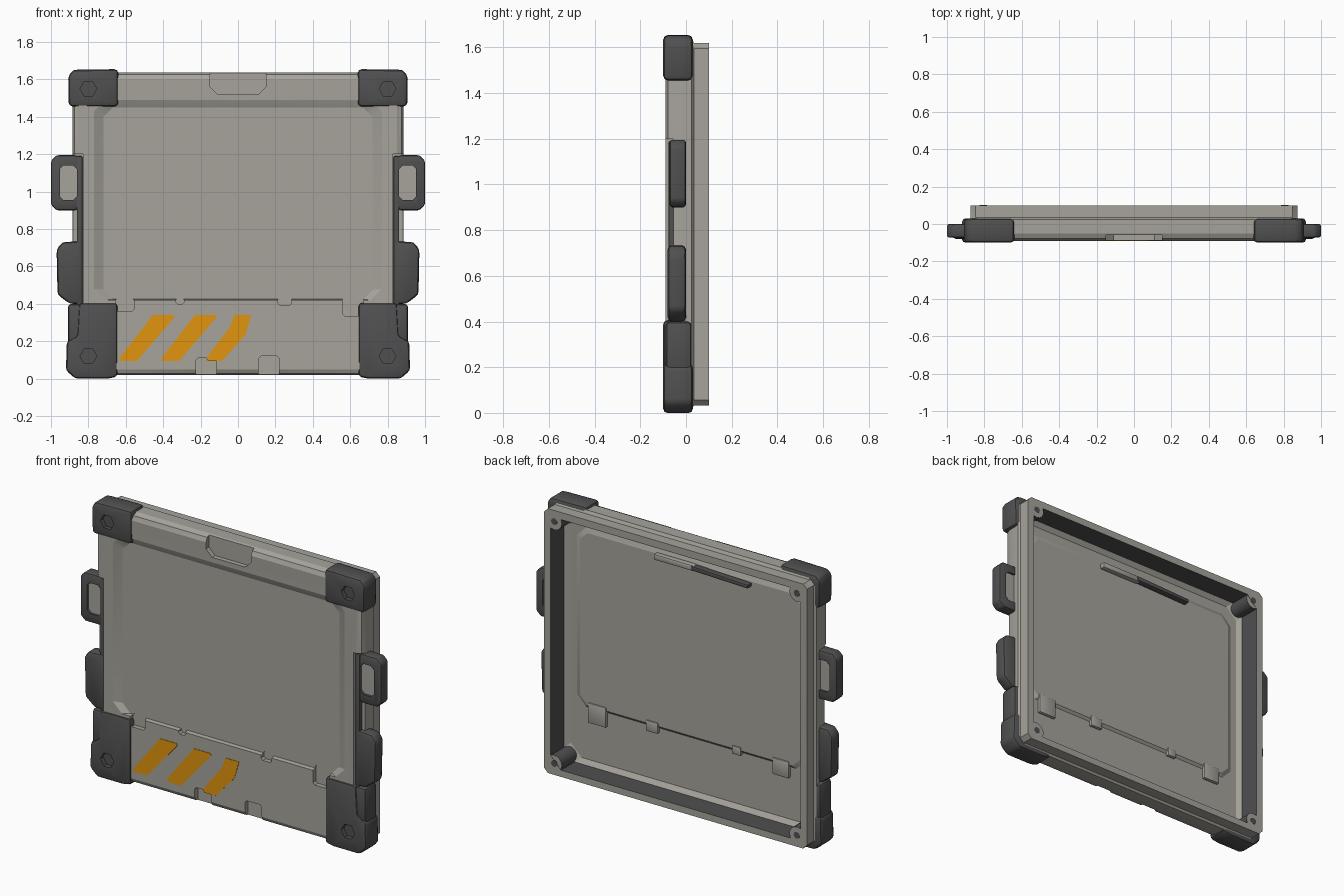
import bpy, bmesh, math

if "Cube" in bpy.data.objects:
    bpy.data.objects.remove(bpy.data.objects["Cube"])


def material(name, colour):
    m = bpy.data.materials.new(name)
    m.use_nodes = True
    m.diffuse_color = (*colour, 1)
    m.node_tree.nodes["Principled BSDF"].inputs["Base Color"].default_value = (*colour, 1)
    return m


SHELL = material("warm grey shell", (0.385, 0.37, 0.33))
RUBBER = material("dark grey rubber", (0.08, 0.08, 0.083))
PAINT = material("amber paint", (0.75, 0.3, 0.004))


def new_object(name, bm, *mats):
    bmesh.ops.recalc_face_normals(bm, faces=bm.faces)
    mesh = bpy.data.meshes.new(name)
    bm.to_mesh(mesh)
    bm.free()
    for m in mats:
        mesh.materials.append(m)
    ob = bpy.data.objects.new(name, mesh)
    bpy.context.collection.objects.link(ob)
    return ob


def prism(name, profile, y0, y1, mat=SHELL, side=1):
    """Extrude an (x, z) outline along y."""
    bm = bmesh.new()
    f = bm.faces.new([bm.verts.new((side * x, y0, z)) for x, z in profile])
    ext = bmesh.ops.extrude_face_region(bm, geom=[f])["geom"]
    bmesh.ops.translate(bm, vec=(0, y1 - y0, 0),
                        verts=[v for v in ext if isinstance(v, bmesh.types.BMVert)])
    return new_object(name, bm, mat)


def rect(x0, x1, z0, z1, c=0.0):
    """Rectangle outline, with cut corners when c is given."""
    if not c:
        return [(x0, z0), (x1, z0), (x1, z1), (x0, z1)]
    return [(x0 + c, z0), (x1 - c, z0), (x1, z0 + c), (x1, z1 - c),
            (x1 - c, z1), (x0 + c, z1), (x0, z1 - c), (x0, z0 + c)]


def disc(x, z, r, n):
    return [(x + r * math.cos(i * math.tau / n), z + r * math.sin(i * math.tau / n))
            for i in range(n)]


def finish(ob, bevel=0.0, cutters=(), smooth=32):
    """Bevel, cut, bake the modifiers and smooth by angle."""
    if bevel:
        b = ob.modifiers.new("bevel", "BEVEL")
        b.width, b.segments, b.limit_method = bevel, 2, "ANGLE"
        b.angle_limit = math.radians(30)
    for c in cutters:
        m = ob.modifiers.new("cut", "BOOLEAN")
        m.operation, m.solver, m.object = "DIFFERENCE", "EXACT", c
    bpy.context.view_layer.update()
    dg = bpy.context.evaluated_depsgraph_get()
    mesh = bpy.data.meshes.new_from_object(ob.evaluated_get(dg))
    ob.modifiers.clear()
    ob.data = mesh
    bpy.ops.object.select_all(action="DESELECT")
    ob.select_set(True)
    bpy.context.view_layer.objects.active = ob
    bpy.ops.object.shade_smooth_by_angle(angle=math.radians(smooth))


# Shell: cut-corner loops from the front panel, round the rim, to the panel back
# (half width, bottom, top, corner cut, y, material of the band that follows)
loops = [
    (0.72, 0.425, 1.45, 0.05, -0.066, 0),
    (0.77, 0.42, 1.49, 0.06, -0.088, 0),
    (0.85, 0.05, 1.60, 0.05, -0.09, 0),
    (0.875, 0.028, 1.625, 0.05, -0.078, 0),
    (0.885, 0.02, 1.638, 0.05, -0.05, 0),
    (0.885, 0.02, 1.638, 0.05, 0.025, 0),
    (0.873, 0.032, 1.62, 0.025, 0.035, 0),
    (0.873, 0.032, 1.62, 0.025, 0.10, 0),
    (0.83, 0.072, 1.577, 0.07, 0.10, 1),
    (0.83, 0.072, 1.577, 0.07, -0.03, 0),
    (0.80, 0.10, 1.55, 0.07, -0.05, 0),
    (0.76, 0.415, 1.49, 0.06, -0.05, 0),
    (0.73, 0.43, 1.465, 0.05, -0.037, 0),
]
bm = bmesh.new()
rings = [[bm.verts.new((x, y, z)) for x, z in rect(-w, w, z0, z1, c)]
         for w, z0, z1, c, y, _ in loops]
for a, b, info in zip(rings, rings[1:], loops):
    for i in range(8):
        j = (i + 1) % 8
        bm.faces.new((a[i], a[j], b[j], b[i])).material_index = info[5]
bm.faces.new(rings[0])
bm.faces.new(rings[-1])
shell = new_object("shell", bm, SHELL, RUBBER)

# Cutters for the shell: grip notch, edge notches, side channels, sockets
grip = [(-0.15, 1.7), (-0.15, 1.56), (-0.11, 1.52), (0.11, 1.52), (0.15, 1.56), (0.15, 1.7)]
cuts = [prism("grip_cutter", grip, -0.2, -0.06)]
for x, w, z0, z1 in [(-0.17, 0.11, -0.1, 0.11), (0.165, 0.11, -0.1, 0.12),
                     (-0.605, 0.1, 0.36, 0.43), (-0.31, 0.05, 0.4, 0.43),
                     (0.25, 0.07, 0.39, 0.44), (0.615, 0.11, 0.335, 0.45)]:
    cuts.append(prism("notch_cutter", rect(x - w / 2, x + w / 2, z0, z1, 0.012), -0.2, -0.06))
sockets = []
for s in (-1, 1):
    cuts.append(prism("channel_cutter", rect(0.83, 1.1, 0.3, 1.2), -0.2, -0.055, side=s))
    for z in (0.12, 1.55):
        cuts.append(prism("clearance_cutter", disc(s * 0.8, z, 0.06, 6), -0.2, -0.06))
        sockets.append(prism("socket_cutter", disc(s * 0.8, z, 0.045, 6), -0.2, -0.073))
finish(shell, cutters=cuts, smooth=20)

# Keeps the rubber corners out of the hollow side
hollow = prism("hollow_cutter", rect(-0.86, 0.86, 0.05, 1.6), -0.066, 0.3)

top_corner = [(0.64, 1.455), (0.905, 1.455), (0.908, 1.62), (0.88, 1.652), (0.64, 1.655)]
low_corner = [(0.645, 0.01), (0.70, 0.0), (0.87, 0.0), (0.92, 0.045), (0.915, 0.20),
              (0.86, 0.23), (0.85, 0.405), (0.645, 0.405)]
pad = [(0.835, 0.40), (0.90, 0.40), (0.965, 0.45), (0.97, 0.69), (0.94, 0.73), (0.835, 0.735)]

for s, tag in ((1, "left"), (-1, "right")):
    mine = [c for c in sockets if c.data.vertices[0].co.x * s > 0]
    # Rubber corner guards with hexagonal sockets
    finish(prism(tag + "_top_corner", top_corner, -0.10, 0.03, RUBBER, s),
           0.022, [hollow] + mine[1:])
    finish(prism(tag + "_bottom_corner", low_corner, -0.10, 0.03, RUBBER, s),
           0.018, [hollow] + mine[:1])
    finish(prism(tag + "_corner_cheek", rect(0.80, 0.91, 0.17, 0.40), -0.09, 0.025, RUBBER, s),
           0.02, [hollow])
    # Side pad and thin rail
    finish(prism(tag + "_side_pad", pad, -0.08, 0.0, RUBBER, s), 0.018)
    finish(prism(tag + "_side_rail", rect(0.832, 0.862, 0.38, 1.19), -0.076, -0.04, RUBBER, s), 0.006)
    # Carry loop with a filler plate
    hole = prism("loop_cutter", rect(0.862, 0.953, 0.955, 1.14, 0.02), -0.3, 0.3, side=s)
    finish(prism(tag + "_loop", rect(0.836, 1.0, 0.90, 1.195, 0.03), -0.072, 0.0, RUBBER, s),
           0.012, [hole])
    bpy.data.objects.remove(hole)
    prism(tag + "_loop_filler", rect(0.855, 0.96, 0.945, 1.15), -0.058, -0.012, SHELL, s)
    # Screw bosses inside the corners
    for z, level in ((0.10, "bottom"), (1.553, "top")):
        boss = prism(f"{tag}_{level}_boss", disc(0.806, z, 0.05, 16), -0.045, 0.0985, SHELL, s)
        boss.data.materials.append(RUBBER)
        for f in boss.data.polygons:
            f.material_index = int(abs(f.normal.y) < 0.5)
        finish(boss)
        prism(f"{tag}_{level}_boss_hole", disc(0.806, z, 0.02, 10), 0.097, 0.1008, RUBBER, s)

# Painted slanted stripes on the lower plate, the last one worn at its right edge
stripe = [(0, 0.095), (0.09, 0.095), (0.29, 0.328), (0.285, 0.34), (0.175, 0.34), (0, 0.115)]
worn = [(0, 0.11), (0.01, 0.095), (0.085, 0.095), (0.21, 0.235), (0.22, 0.27), (0.24, 0.34),
        (0.15, 0.34), (0.13, 0.28)]
for i, (x, outline) in enumerate(((-0.63, stripe), (-0.405, stripe), (-0.17, worn))):
    prism(f"stripe_{i + 1}", [(x + px, z) for px, z in outline], -0.0915, -0.086, PAINT)

# Latch bar on the inner face near the top
finish(prism("latch_bar", [(-0.41, 1.435), (-0.03, 1.445), (-0.03, 1.472), (-0.41, 1.458)],
             -0.04, 0.0, RUBBER), 0.006)
finish(prism("latch_lug", rect(-0.05, 0.22, 1.44, 1.475), -0.04, -0.004), 0.008)

# Raised backs of the upper pockets
for x, w, z0 in ((-0.605, 0.11, 0.35), (-0.31, 0.06, 0.40), (0.25, 0.08, 0.385), (0.615, 0.12, 0.33)):
    finish(prism("pocket_back", rect(x - w / 2, x + w / 2, z0, 0.45), -0.053, -0.03), 0.006)

for c in cuts + sockets + [hollow]:
    bpy.data.objects.remove(c)
